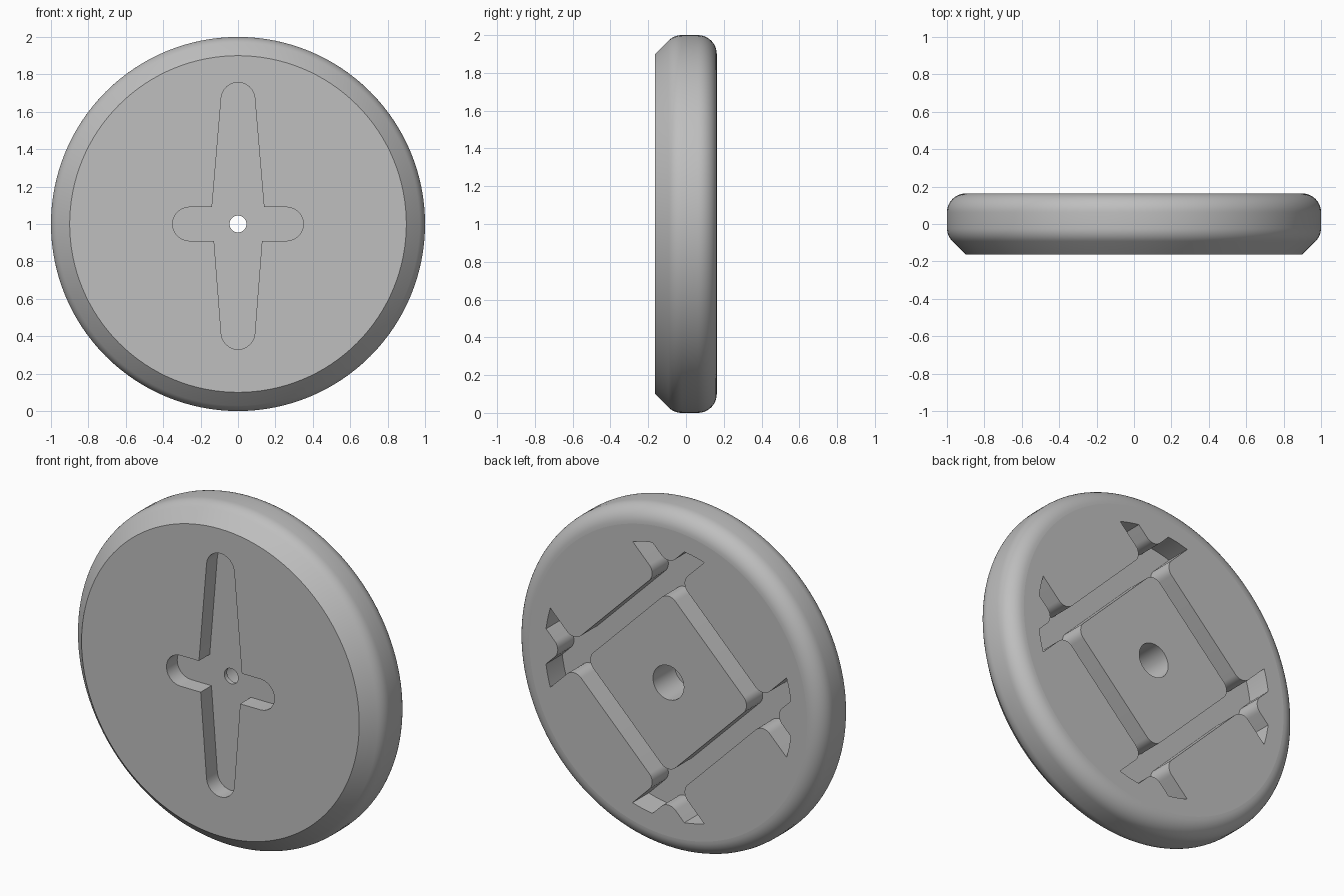
import bpy, bmesh
from math import sin, cos, pi, radians
from mathutils import Matrix

if "Cube" in bpy.data.objects:
    bpy.data.objects.remove(bpy.data.objects["Cube"])

FRONT, BACK = -0.163, 0.163
SEGMENTS = 128

grey = bpy.data.materials.new("plain grey")
grey.use_nodes = True
colour = (0.52, 0.52, 0.52, 1)
grey.diffuse_color = colour
grey.node_tree.nodes["Principled BSDF"].inputs["Base Color"].default_value = colour


def arc(cx, cz, r, start, end, steps=12):
    angles = [radians(start + (end - start) * i / steps) for i in range(steps + 1)]
    return [(cx + r * cos(a), cz + r * sin(a)) for a in angles]


def circle(r, steps=SEGMENTS):
    return arc(0, 0, r, 0, 360, steps)[:-1]


def rounded_box(x0, x1, z0, z1, r):
    return (arc(x1 - r, z1 - r, r, 0, 90) + arc(x0 + r, z1 - r, r, 90, 180)
            + arc(x0 + r, z0 + r, r, 180, 270) + arc(x1 - r, z0 + r, r, 270, 360))


def loft(name, rings):
    """Skin a list of equal rings of (x, y, z) points and cap both ends."""
    bm = bmesh.new()
    rows = [[bm.verts.new(p) for p in ring] for ring in rings]
    for a, b in zip(rows, rows[1:]):
        for i in range(len(a)):
            j = (i + 1) % len(a)
            bm.faces.new((a[i], a[j], b[j], b[i]))
    bm.faces.new(rows[0])
    bm.faces.new(rows[-1])
    bmesh.ops.recalc_face_normals(bm, faces=bm.faces)
    mesh = bpy.data.meshes.new(name)
    bm.to_mesh(mesh)
    bm.free()
    ob = bpy.data.objects.new(name, mesh)
    bpy.context.collection.objects.link(ob)
    mesh.materials.append(grey)
    return ob


def prism(name, outline, y0, y1):
    return loft(name, [[(x, y, z) for x, z in outline] for y in (y0, y1)])


def cut(target, cutter):
    mod = target.modifiers.new("cut", "BOOLEAN")
    mod.operation, mod.solver, mod.object = "DIFFERENCE", "EXACT", cutter
    bpy.context.view_layer.objects.active = target
    bpy.ops.object.modifier_apply(modifier=mod.name)
    bpy.data.objects.remove(cutter)


# Disc body: chamfered front rim, rounded back rim
profile = [(0.9, FRONT)]
profile += arc(0.9, -0.022, 0.1, -45, 0, 6)
profile += arc(0.9, BACK - 0.1, 0.1, 0, 90, 10)
disc = loft("disc_body", [[(x, y, z) for x, z in circle(r)] for r, y in profile])

# Front cross-shaped slot
half_width, r = 0.09, 0.09
slot = (arc(0.26, 0, r, -90, 90) + [(0.139, half_width)]
        + arc(0, 0.667, r, 5, 175) + [(-0.139, half_width)]
        + arc(-0.26, 0, r, 90, 270) + [(-0.128, -half_width)]
        + arc(0, -0.58, r, 185, 355) + [(0.128, -half_width)])
cut(disc, prism("slot_cutter", slot, FRONT - 0.1, FRONT + 0.1))

# Back grooves: a shallow round pocket with nine rounded lands left standing
inner, outer, reach = 0.377, 0.488, 1.2
bands = [(-reach, -outer), (-inner, inner), (outer, reach)]
grooves = prism("groove_cutter", circle(0.8), BACK - 0.15, BACK + 0.1)
for x0, x1 in bands:
    for z0, z1 in bands:
        land = prism("land", rounded_box(x0, x1, z0, z1, 0.065), BACK - 0.3, BACK + 0.3)
        land.data.transform(Matrix.Rotation(pi / 4, 4, "Y"))
        cut(grooves, land)
cut(disc, grooves)

# Stepped centre hole
cut(disc, prism("bore_cutter", circle(0.1, 48), BACK - 0.2, BACK + 0.1))
cut(disc, prism("hole_cutter", circle(0.045, 32), FRONT - 0.2, BACK + 0.2))

# Stand on the ground, smooth the curved walls, keep flat faces flat
disc.data.transform(Matrix.Translation((0, 0, 1)))
bpy.ops.object.select_all(action="DESELECT")
disc.select_set(True)
bpy.context.view_layer.objects.active = disc
bpy.ops.object.shade_smooth_by_angle(angle=radians(30))
for face in disc.data.polygons:
    if abs(face.normal.y) > 0.999:
        face.use_smooth = False
